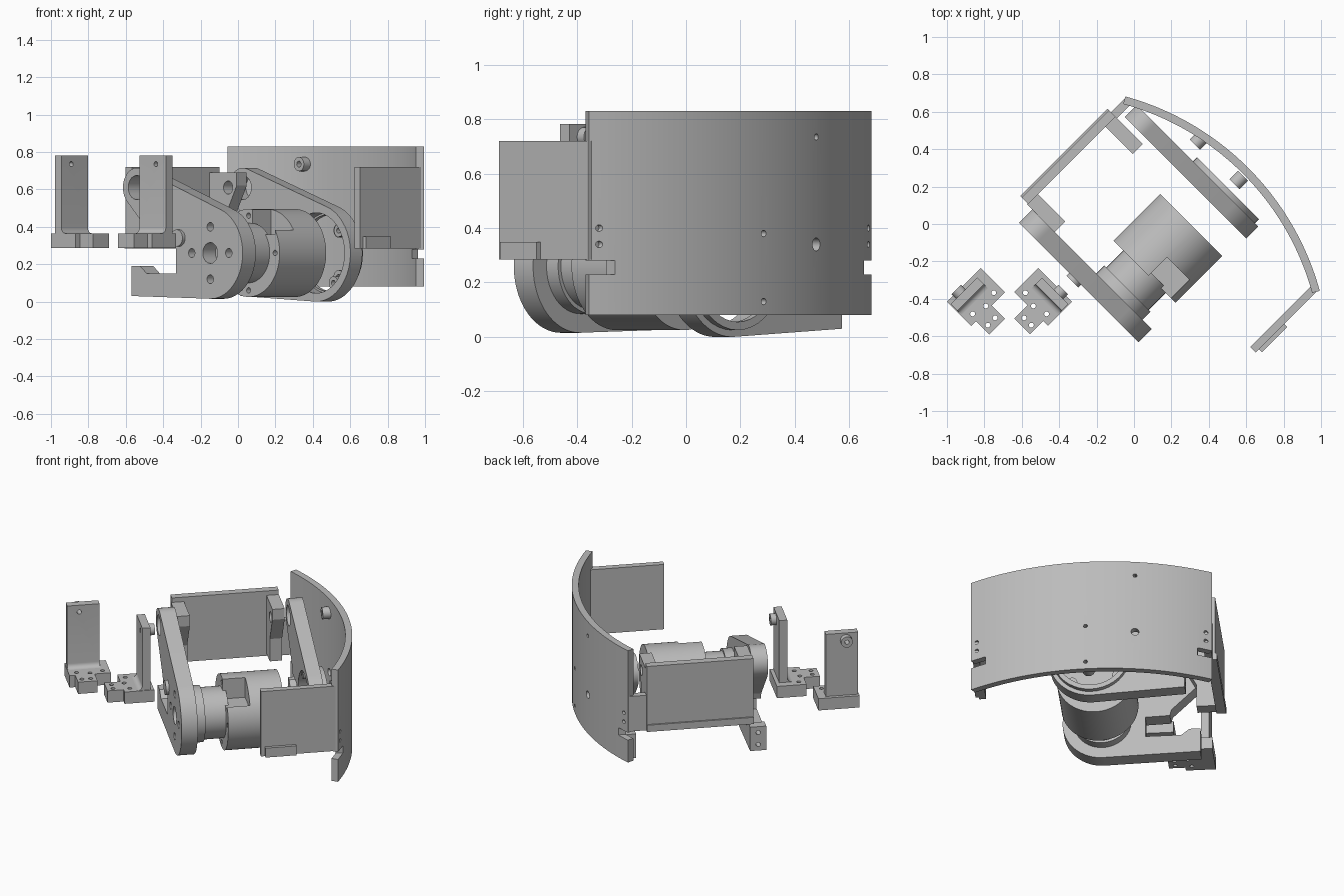
import bpy, bmesh, math
from mathutils import Matrix

if "Cube" in bpy.data.objects:
    bpy.data.objects.remove(bpy.data.objects["Cube"], do_unlink=True)

grey = bpy.data.materials.new("machined_grey")
grey.use_nodes = True
grey.diffuse_color = (0.5, 0.5, 0.5, 1)
grey.node_tree.nodes["Principled BSDF"].inputs["Base Color"].default_value = (0.5, 0.5, 0.5, 1)
R2 = math.sqrt(2)


def add(name, bm):
    bmesh.ops.recalc_face_normals(bm, faces=bm.faces)
    mesh = bpy.data.meshes.new(name)
    bm.to_mesh(mesh)
    bm.free()
    mesh.materials.append(grey)
    ob = bpy.data.objects.new(name, mesh)
    bpy.context.collection.objects.link(ob)
    return ob


# Frame turned 45 degrees: a = along the motor shaft, b = along the side plates
def prism(name, axis, outline, lo, hi):
    bm = bmesh.new()
    rings = []
    for t in (lo, hi):
        ring = []
        for u, v in outline:
            a, b, z = {"a": (t, u, v), "b": (u, t, v), "z": (u, v, t)}[axis]
            ring.append(bm.verts.new(((a + b) / R2, (a - b) / R2, z)))
        rings.append(ring)
        bm.faces.new(ring)
    n = len(outline)
    for i in range(n):
        j = (i + 1) % n
        bm.faces.new((rings[0][i], rings[0][j], rings[1][j], rings[1][i]))
    return add(name, bm)


def arc(u, v, r, start=0, end=360, n=40):
    full = end - start == 360
    return [(u + r * math.cos(math.radians(start + (end - start) * i / n)),
             v + r * math.sin(math.radians(start + (end - start) * i / n)))
            for i in range(n if full else n + 1)]


def cyl(name, axis, u, v, r, lo, hi, n=40):
    return prism(name, axis, arc(u, v, r, n=n), lo, hi)


def box(name, a, b, z):
    return prism(name, "z", [(a[0], b[0]), (a[1], b[0]), (a[1], b[1]), (a[0], b[1])], *z)


def select(ob):
    bpy.ops.object.select_all(action="DESELECT")
    ob.select_set(True)
    bpy.context.view_layer.objects.active = ob


def cut(ob, cutters):
    select(ob)
    for c in cutters:
        c.hide_render = True
        mod = ob.modifiers.new("cut", "BOOLEAN")
        mod.operation, mod.solver, mod.object = "DIFFERENCE", "EXACT", c
        bpy.ops.object.modifier_apply(modifier=mod.name)
        bpy.data.objects.remove(c, do_unlink=True)


def hole(axis, u, v, r, lo, hi):
    return cyl("cutter", axis, u, v, r, lo, hi, 20)


PB, PZ = -0.335, 0.61    # small pivot
MB, MZ = 0.22, 0.26      # motor axis


# Side plates: a big lobe, a tapering arm and a foot
def side_plate(name, lo, hi, r, foot):
    outline = (arc(MB, MZ, r, -95, 70, 36) + arc(PB, PZ, 0.105, 70, 225, 20)
               + [(-0.2, 0.33), (-0.19, 0.29), (-0.04, 0.285), (-0.04, 0.15), (-0.26, 0.15),
                  (-0.31, 0.19), (foot, 0.19), (foot, 0.03)])
    ob = prism(name, "a", outline, lo, hi)
    cut(ob, [hole("a", PB, PZ, 0.065, lo - 0.1, hi + 0.1)]
        + [hole("b", (lo + hi) / 2, z, 0.014, -0.5, -0.3) for z in (0.07, 0.15)])
    return ob


front_plate = side_plate("front_side_plate", -0.43, -0.33, 0.245, -0.376)
cut(front_plate, [hole("a", MB, MZ, 0.056, -0.5, -0.2)]
    + [hole("a", MB + 0.14 * du, MZ + 0.14 * dv, 0.024, -0.5, -0.38)
       for du, dv in ((1, 0), (-1, 0), (0, 1), (0, -1))])
cyl("plate_boss", "a", -0.015, 0.34, 0.045, -0.45, -0.43)

rear_plate = side_plate("rear_side_plate", 0.37, 0.46, 0.26, -0.35)
cut(rear_plate, [cyl("cutter", "a", MB, MZ, 0.215, 0.3, 0.6)])
rim = cyl("rear_rim", "a", MB, MZ, 0.235, 0.46, 0.49)
cut(rim, [cyl("cutter", "a", MB, MZ, 0.205, 0.4, 0.6)])
for k in range(4):
    ang = math.radians(37 + 90 * k)
    u, v = MB + 0.2 * math.cos(ang), MZ + 0.2 * math.sin(ang)
    lug = cyl("rim_lug", "a", u, v, 0.034, 0.38, 0.45, 20)
    cut(lug, [hole("a", u, v, 0.014, 0.3, 0.6)])

# Motor body with its notch, screw holes and drive drum
motor = cyl("motor_body", "a", MB, MZ, 0.235, -0.14, 0.212, 64)
cut(motor, [box("cutter", (-0.2, 0.0), (0.25, 0.42), (0.36, 0.6))]
    + [hole("a", MB + 0.2 * du, MZ + 0.2 * dv, 0.015, -0.2, -0.08)
       for du, dv in ((1, 0), (-1, 0), (0, -1), (0, 1))])
cyl("drive_drum", "a", MB, MZ, 0.16, -0.28, -0.12, 48)
cyl("drum_flange", "a", MB, MZ, 0.175, -0.335, -0.27, 48)

# Back wall with its ledge, panel joint and pivot blocks
box("back_wall", (-0.325, 0.335), (-0.525, -0.475), (0.285, 0.72))
box("wall_ledge", (-0.325, 0.335), (-0.535, -0.515), (0.285, 0.33))
box("wall_joint", (0.33, 0.45), (-0.51, -0.465), (0.285, 0.52))
for name, lo, hi in (("front_pivot_block", -0.33, -0.25), ("rear_pivot_block", 0.26, 0.336)):
    block = prism(name, "a", [(-0.48, 0.69), (-0.27, 0.69), (-0.27, 0.62),
                              (-0.36, 0.45), (-0.36, 0.3), (-0.48, 0.3)], lo, hi)
    cut(block, [hole("a", PB, PZ, 0.035, lo - 0.1, hi + 0.1)])

# Curved outer panel
CA, CB, RO, TH = -0.842, 0.22, 1.486, 0.042
half = math.degrees(math.asin(0.735 / RO))
shell = prism("curved_panel", "z",
              arc(CA, CB, RO, -half, half, 48) + arc(CA, CB, RO - TH, half, -half, 48), 0.08, 0.83)
cut(shell, [box("cutter", (0.3, 0.7), bs, (0.23, 0.28)) for bs in ((-0.6, -0.43), (0.865, 1.1))]
    + [hole("a", b, z, r, 0.3, 0.8) for b, z, r in
       ((-0.06, 0.735, 0.012), (-0.06, 0.34, 0.024), (0.24, 0.38, 0.012), (0.24, 0.13, 0.012),
        (0.92, 0.4, 0.012), (0.92, 0.34, 0.012), (-0.48, 0.4, 0.012), (-0.48, 0.34, 0.012))])
for b, z in ((-0.07, 0.735), (0.23, 0.38), (0.23, 0.13)):
    boss = cyl("panel_boss", "a", b, z, 0.038, 0.53, 0.595, 24)
    cut(boss, [hole("a", b, z, 0.016, 0.4, 0.8)])

# End panel
box("end_panel", (-0.025, 0.455), (0.905, 0.947), (0.285, 0.72))
box("end_panel_strip", (0.0, 0.19), (0.947, 0.968), (0.285, 0.348))

# Loose angle brackets, a mirrored pair
base = prism("bracket_base_right", "z",
             [(-1.0, -0.413), (-0.745, -0.413), (-0.745, -0.23), (-0.845, -0.23), (-0.845, -0.13),
              (-0.965, -0.13), (-0.965, -0.23), (-1.0, -0.23)], 0.286, 0.365)
cut(base, [hole("z", a, b, 0.013, 0.2, 0.5) for a, b in
           ((-0.79, -0.27), (-0.95, -0.27), (-0.87, -0.25), (-0.88, -0.17), (-0.935, -0.17))])
upright = prism("bracket_upright_right", "a",
                [(-0.39, 0.36), (-0.31, 0.36)] + arc(-0.31, 0.395, 0.03, 270, 180, 6)
                + [(-0.34, 0.782), (-0.39, 0.782)], -0.995, -0.795)
knob = cyl("bracket_boss_right", "b", -0.92, 0.735, 0.036, -0.425, -0.39, 24)
for ob in (upright, knob):
    cut(ob, [hole("b", -0.92, 0.735, 0.014, -0.6, -0.2)])
mirror = Matrix.Translation((-1.33, 0, 0)) @ Matrix.Scale(-1, 4, (1, 0, 0))
for ob in (base, upright, knob):
    mesh = ob.data.copy()
    mesh.transform(mirror)
    mesh.flip_normals()
    twin = bpy.data.objects.new(ob.name.replace("right", "left"), mesh)
    bpy.context.collection.objects.link(twin)

# Smooth the round walls and keep edges sharp
for ob in list(bpy.context.collection.objects):
    if ob.type == "MESH" and grey.name in ob.data.materials:
        select(ob)
        bpy.ops.object.shade_smooth_by_angle(angle=math.radians(25))
